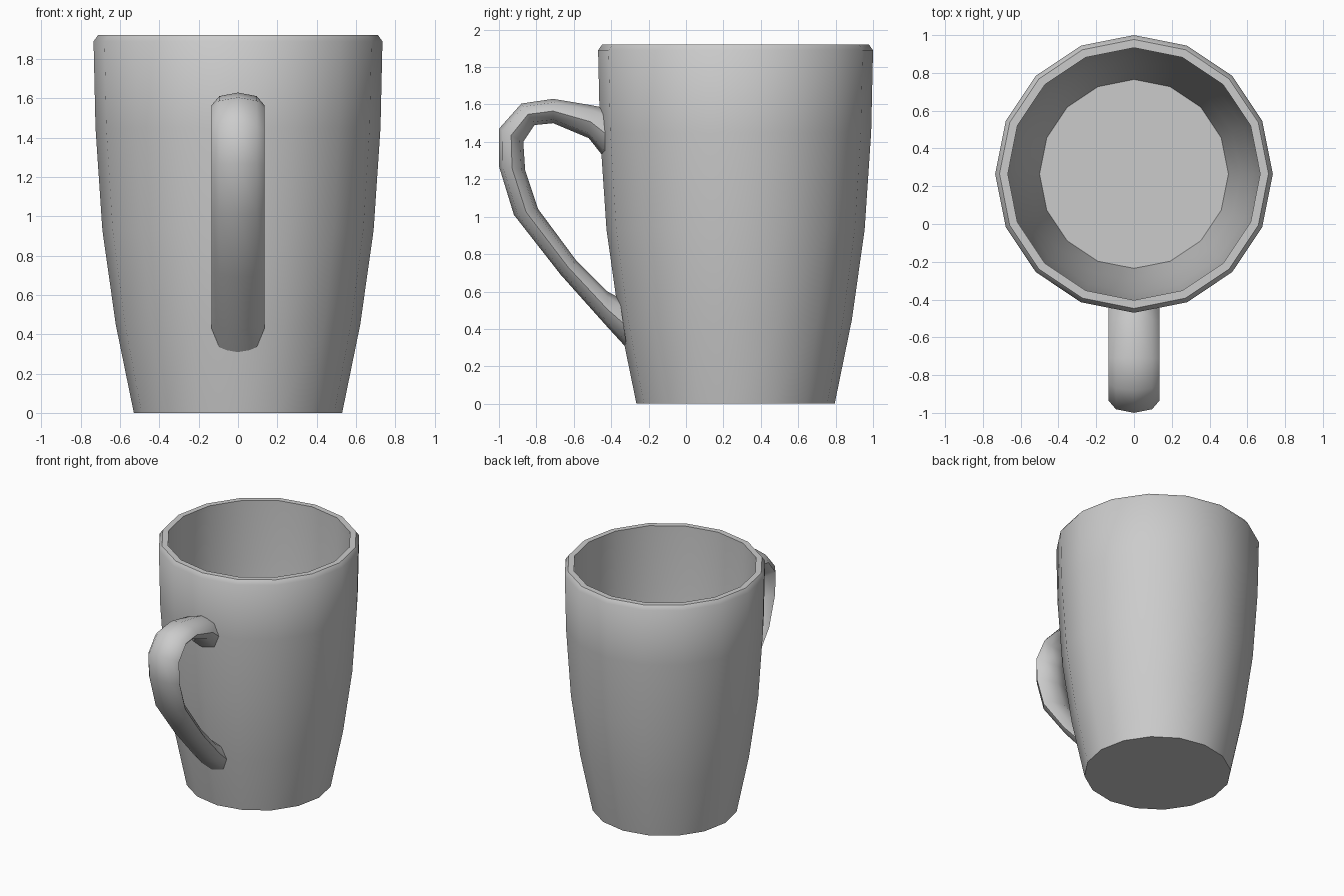
import bpy, bmesh, math
from mathutils import Vector

cube = bpy.data.objects.get("Cube")
if cube:
    bpy.data.objects.remove(cube, do_unlink=True)

SIDES = 16
CENTRE_Y = 0.265

grey = bpy.data.materials.new("plain_grey")
grey.use_nodes = True
colour = (0.6, 0.6, 0.6, 1)
grey.diffuse_color = colour
grey.node_tree.nodes["Principled BSDF"].inputs["Base Color"].default_value = colour


def loft(name, rings):
    """Bridge a list of equal point rings and cap both ends."""
    bm = bmesh.new()
    loops = [[bm.verts.new(p) for p in ring] for ring in rings]
    n = len(loops[0])
    for a, b in zip(loops, loops[1:]):
        for i in range(n):
            j = (i + 1) % n
            bm.faces.new((a[i], a[j], b[j], b[i]))
    bm.faces.new(loops[0][::-1])
    bm.faces.new(loops[-1])
    bmesh.ops.recalc_face_normals(bm, faces=bm.faces)
    mesh = bpy.data.meshes.new(name)
    bm.to_mesh(mesh)
    bm.free()
    obj = bpy.data.objects.new(name, mesh)
    bpy.context.collection.objects.link(obj)
    mesh.materials.append(grey)
    bpy.ops.object.select_all(action='DESELECT')
    obj.select_set(True)
    bpy.context.view_layer.objects.active = obj
    bpy.ops.object.shade_smooth_by_angle(angle=math.radians(50))
    return obj


def circle(radius, z):
    return [(radius * math.cos(math.tau * i / SIDES),
             CENTRE_Y + radius * math.sin(math.tau * i / SIDES), z)
            for i in range(SIDES)]


# Cup body: outer wall up, over the rim, inner wall down to the floor
profile = [(0.53, 0), (0.622, 0.45), (0.69, 0.93), (0.725, 1.45),
           (0.735, 1.89), (0.712, 1.922), (0.668, 1.922),
           (0.668, 1.85), (0.66, 1.45), (0.63, 0.94), (0.565, 0.47), (0.5, 0.08)]
loft("cup_body", [circle(r, z) for r, z in profile])

# Handle: oval eight-sided sections between outer and inner outline points (y, z)
sections = [((-0.425, 1.58), (-0.425, 1.30)), ((-0.50, 1.595), (-0.52, 1.42)),
            ((-0.71, 1.63), (-0.71, 1.50)), ((-0.88, 1.605), (-0.81, 1.49)),
            ((-1.0, 1.47), (-0.87, 1.40)), ((-1.0, 1.27), (-0.86, 1.25)),
            ((-0.92, 1.01), (-0.79, 1.04)), ((-0.67, 0.69), (-0.59, 0.77)),
            ((-0.42, 0.41), (-0.42, 0.60)), ((-0.315, 0.295), (-0.355, 0.565))]


def oval(outer, inner, half_width=0.135):
    o, i = Vector((0, *outer)), Vector((0, *inner))
    mid, half = (o + i) / 2, (o - i) / 2
    return [mid + half * math.cos(math.tau * k / 8)
            + Vector((half_width * math.sin(math.tau * k / 8), 0, 0)) for k in range(8)]


loft("handle", [oval(o, i) for o, i in sections])
